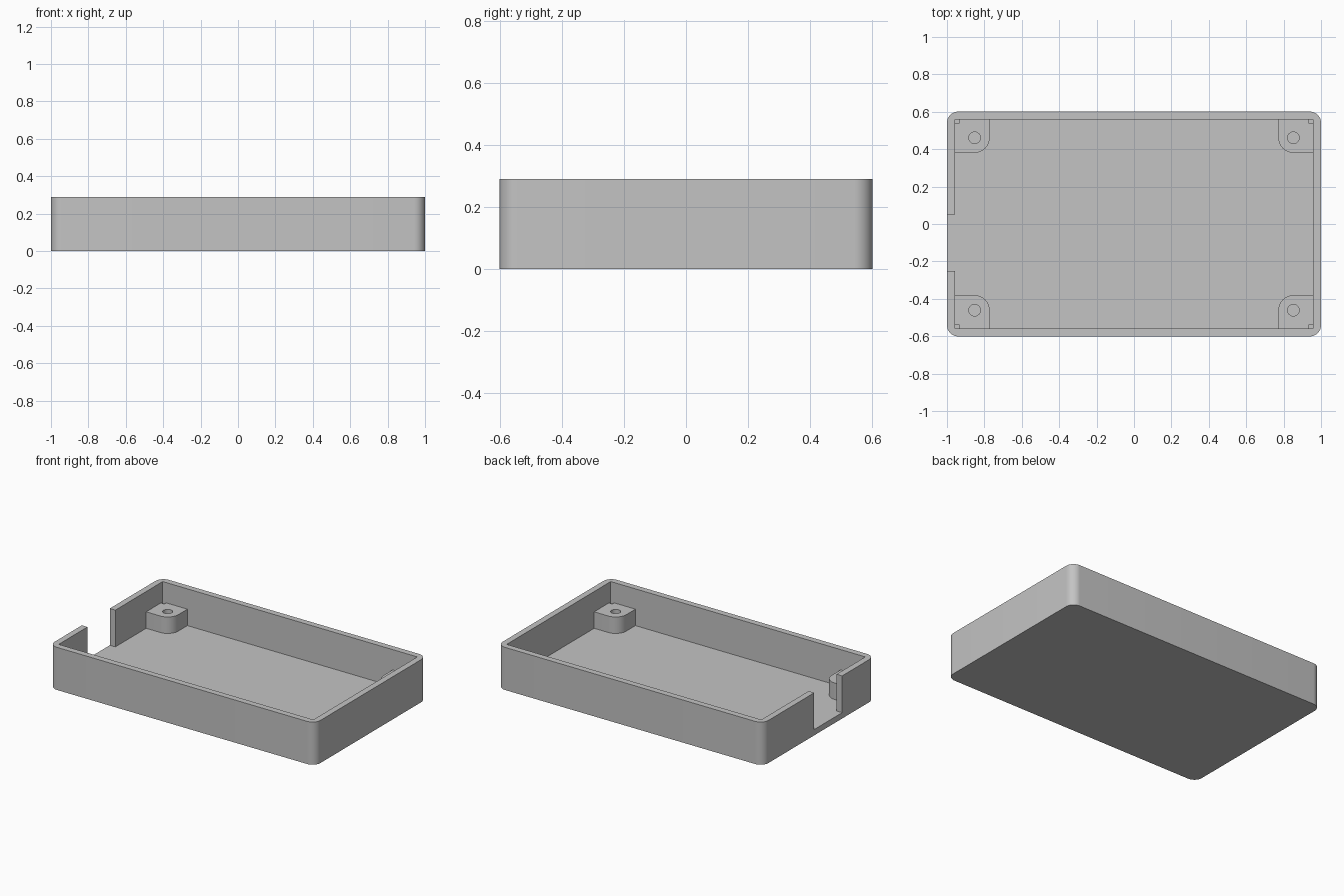
import bpy, bmesh
from math import pi, cos, sin

cube = bpy.data.objects.get("Cube")
if cube:
    bpy.data.objects.remove(cube, do_unlink=True)

grey = bpy.data.materials.new("light grey plastic")
grey.use_nodes = True
grey.diffuse_color = (0.55, 0.55, 0.55, 1)
grey.node_tree.nodes["Principled BSDF"].inputs["Base Color"].default_value = (0.55, 0.55, 0.55, 1)

HALF_X, HALF_Y, HEIGHT = 1.0, 0.601, 0.29
WALL, FLOOR, CORNER = 0.042, 0.04, 0.06
IN_X, IN_Y = HALF_X - WALL, HALF_Y - WALL
BOSS_X, BOSS_Y, BOSS_R, BOSS_TOP, HOLE_R = 0.852, 0.461, 0.08, 0.152, 0.031


def arc(cx, cy, r, start, end, steps):
    angles = [start + (end - start) * i / steps for i in range(steps + 1)]
    return [(cx + r * cos(a), cy + r * sin(a)) for a in angles]


def rect(x0, x1, y0, y1):
    return [(x0, y0), (x1, y0), (x1, y1), (x0, y1)]


def prism(name, outline, z0, z1):
    """Extrude a flat outline from z0 up to z1."""
    bm = bmesh.new()
    base = bm.faces.new([bm.verts.new((x, y, z0)) for x, y in outline])
    top = bmesh.ops.extrude_face_region(bm, geom=[base])["geom"]
    bmesh.ops.translate(bm, vec=(0, 0, z1 - z0),
                        verts=[v for v in top if isinstance(v, bmesh.types.BMVert)])
    bmesh.ops.recalc_face_normals(bm, faces=bm.faces)
    mesh = bpy.data.meshes.new(name)
    bm.to_mesh(mesh)
    bm.free()
    mesh.materials.append(grey)
    obj = bpy.data.objects.new(name, mesh)
    bpy.context.collection.objects.link(obj)
    return obj


def activate(obj):
    bpy.ops.object.select_all(action='DESELECT')
    obj.select_set(True)
    bpy.context.view_layer.objects.active = obj


def cut(obj, cutter):
    cutter.hide_render = True
    mod = obj.modifiers.new("cut", 'BOOLEAN')
    mod.operation, mod.solver, mod.object = 'DIFFERENCE', 'EXACT', cutter
    activate(obj)
    bpy.ops.object.modifier_apply(modifier=mod.name)
    bpy.data.objects.remove(cutter, do_unlink=True)


def smooth(obj):
    activate(obj)
    bpy.ops.object.shade_smooth_by_angle(angle=pi / 6)


# Tray: rounded block, hollowed, with a cable opening in the right wall
outline = []
for i, (sx, sy) in enumerate([(1, 1), (-1, 1), (-1, -1), (1, -1)]):
    outline += arc(sx * (HALF_X - CORNER), sy * (HALF_Y - CORNER), CORNER,
                   i * pi / 2, (i + 1) * pi / 2, 12)
tray = prism("tray", outline, 0, HEIGHT)
cut(tray, prism("cavity_cutter", rect(-IN_X, IN_X, -IN_Y, IN_Y), FLOOR, 0.5))
cut(tray, prism("opening_cutter", rect(-1.1, -0.9, -0.25, 0.05), FLOOR, 0.5))
smooth(tray)

# Screw bosses: rounded towards the middle, small square gap in the wall corner
SINK = 0.01
gap_x, gap_y = BOSS_X + BOSS_R, BOSS_Y + BOSS_R - 0.002
boss = arc(BOSS_X, BOSS_Y, BOSS_R, pi, 1.5 * pi, 16)
boss += [(IN_X + SINK, BOSS_Y - BOSS_R), (IN_X + SINK, gap_y), (gap_x, gap_y),
         (gap_x, IN_Y + SINK), (BOSS_X - BOSS_R, IN_Y + SINK)]
for sy, end in ((-1, "front"), (1, "back")):
    for sx, side in ((-1, "right"), (1, "left")):
        post = prism(f"screw_boss_{end}_{side}", [(sx * x, sy * y) for x, y in boss],
                     FLOOR - SINK, BOSS_TOP)
        hole = arc(sx * BOSS_X, sy * BOSS_Y, HOLE_R, 0, 2 * pi, 32)[:-1]
        cut(post, prism("hole_cutter", hole, FLOOR, 0.5))
        smooth(post)
